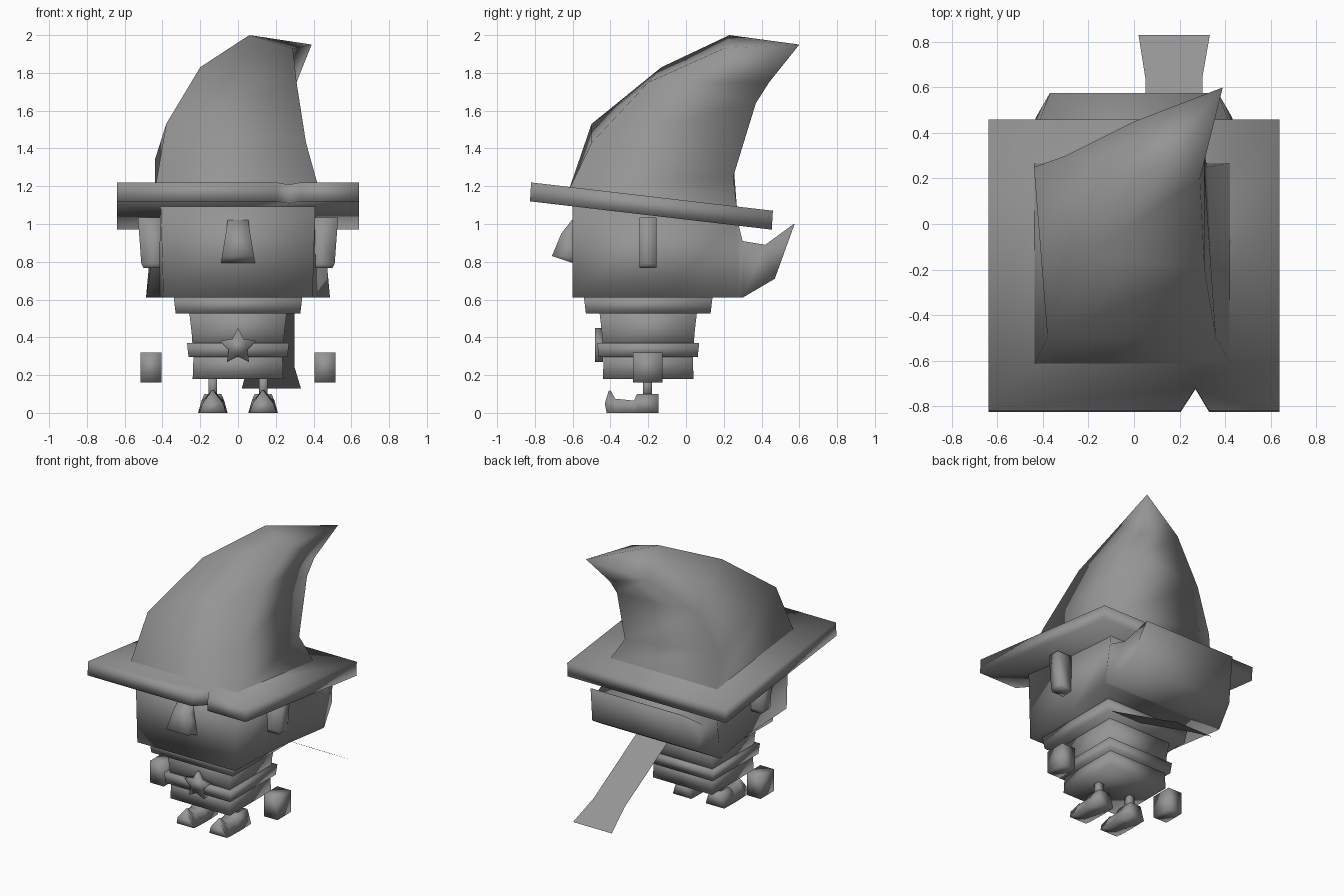
import bpy, bmesh, math

grey = bpy.data.materials.new("plain_grey")
grey.diffuse_color = (0.3, 0.3, 0.3, 1)


def make(name, rings, cap=True, closed=True, smooth=True):
    """Skin a list of equally sized rings into one mesh."""
    bm = bmesh.new()
    vs = [[bm.verts.new(p) for p in r] for r in rings]
    n = len(rings[0])
    for a, b in zip(vs, vs[1:]):
        for i in range(n if closed else n - 1):
            j = (i + 1) % n
            bm.faces.new((a[i], a[j], b[j], b[i]))
    if cap:
        bm.faces.new(vs[0][::-1])
        bm.faces.new(vs[-1])
    bmesh.ops.remove_doubles(bm, verts=bm.verts, dist=0.0005)
    bmesh.ops.recalc_face_normals(bm, faces=bm.faces)
    me = bpy.data.meshes.new(name)
    bm.to_mesh(me)
    bm.free()
    for p in me.polygons:
        p.use_smooth = smooth
    me.materials.append(grey)
    ob = bpy.data.objects.new(name, me)
    bpy.context.collection.objects.link(ob)
    return ob


def rect(z, x0, x1, y0, y1):
    return [(x0, y0, z), (x1, y0, z), (x1, y1, z), (x0, y1, z)]


def square(z, hw, hd):
    """Rectangle around the body axis."""
    return rect(z, -hw, hw, -0.2 - hd, -0.2 + hd)


def along_y(stations, cx=0):
    """Rings from (bottom y, z, half width, top y, z, half width)."""
    return [[(cx - wb, yb, zb), (cx + wb, yb, zb), (cx + wt, yt, zt), (cx - wt, yt, zt)]
            for yb, zb, wb, yt, zt, wt in stations]


# Head with the hair flicking up at the back
make("head", along_y([
    (-0.60, 0.61, 0.395, -0.60, 1.13, 0.41),
    (-0.13, 0.61, 0.42, -0.13, 1.08, 0.41),
    (0.28, 0.61, 0.487, 0.27, 1.03, 0.43),
    (0.30, 0.61, 0.487, 0.30, 0.91, 0.46),
    (0.47, 0.71, 0.43, 0.42, 0.89, 0.43),
    (0.575, 1.0, 0.37, 0.57, 1.0, 0.37)]))

# Nose
make("nose", [
    rect(1.02, -0.055, 0.055, -0.605, -0.57),
    rect(0.95, -0.065, 0.065, -0.66, -0.57),
    [(-0.085, -0.71, 0.83), (0.085, -0.71, 0.83), (0.085, -0.57, 0.83), (-0.085, -0.57, 0.83)],
    rect(0.79, -0.09, 0.09, -0.59, -0.57)])

# Hat brim: a tilted slab with a small notch in the front edge
outline = [(-0.64, -0.82), (0.205, -0.82), (0.27, -0.72), (0.33, -0.82),
           (0.64, -0.82), (0.64, 0.46), (-0.64, 0.46)]
make("hat_brim", [[(x, y - 0.006 * k, 1.22 - 0.117 * (y + 0.82) - 0.1 * k) for x, y in outline]
                  for k in (0, 1)])

# Bent hat crown, square in section, twisting to a point
tip = (0.39, 0.60, 1.95)
make("hat_crown", [
    [(-0.44, -0.62, 1.18), (0.43, -0.62, 1.18), (0.43, 0.27, 1.08), (-0.44, 0.27, 1.08)],
    [(-0.38, -0.50, 1.53), (0.36, -0.50, 1.43), (0.32, 0.25, 1.25), (-0.44, 0.25, 1.34)],
    [(-0.20, -0.13, 1.83), (0.31, -0.20, 1.75), (0.30, 0.37, 1.64), (-0.30, 0.30, 1.63)],
    [(0.06, 0.23, 2.0), (0.29, 0.20, 1.93), (0.31, 0.44, 1.75), (0.0, 0.45, 1.84)],
    [tip] * 4], cap=False)

# Scarf collar, tunic, belt
make("scarf_collar", [square(0.525, 0.33, 0.33), square(0.61, 0.34, 0.34)])
make("tunic_top", [square(0.34, 0.24, 0.24), square(0.42, 0.245, 0.245), square(0.55, 0.26, 0.26)])
make("belt", [square(0.295, 0.262, 0.262), square(0.37, 0.27, 0.27)])
make("tunic_bottom", [square(0.18, 0.24, 0.24), square(0.32, 0.235, 0.235)])

# Loose end of the scarf: one thin sheet
make("scarf_tail", [[(a, y, z), (b, y, z)] for a, b, y, z in (
    (0.05, 0.30, 0.10, 0.55), (0.05, 0.30, 0.64, 0.24), (0.02, 0.333, 0.83, 0.13))],
    cap=False, closed=False, smooth=False)

# Star buckle
star = [(r * math.sin(i * math.pi / 5), 0.35 + r * math.cos(i * math.pi / 5))
        for i in range(10) for r in [0.1 if i % 2 == 0 else 0.052]]
make("star_buckle", [[(x, y, z) for x, z in star] for y in (-0.44, -0.482)])

# Ears, hands, legs and curled shoes on both sides
for s, side in ((-1, "left"), (1, "right")):
    ear = [(1.035, 0.39, 0.53), (0.79, 0.39, 0.512), (0.768, 0.39, 0.50)]
    make(side + "_ear", [rect(z, s * a, s * b, -0.245, -0.155) for z, a, b in ear])
    make(side + "_hand", [rect(z, s * 0.405, s * 0.515, -0.28, -0.125) for z in (0.16, 0.32)])
    make(side + "_leg", [rect(z, s * 0.11, s * 0.157, -0.228, -0.18) for z in (0.08, 0.2)])
    make(side + "_shoe", along_y([
        (-0.145, 0, 0.075, -0.145, 0.1, 0.045),
        (-0.26, 0, 0.078, -0.26, 0.1, 0.045),
        (-0.28, 0, 0.078, -0.275, 0.065, 0.06),
        (-0.38, 0, 0.075, -0.375, 0.075, 0.045),
        (-0.42, 0, 0.07, -0.40, 0.12, 0.004),
        (-0.43, 0.05, 0.055, -0.41, 0.115, 0.004)], s * 0.133))
